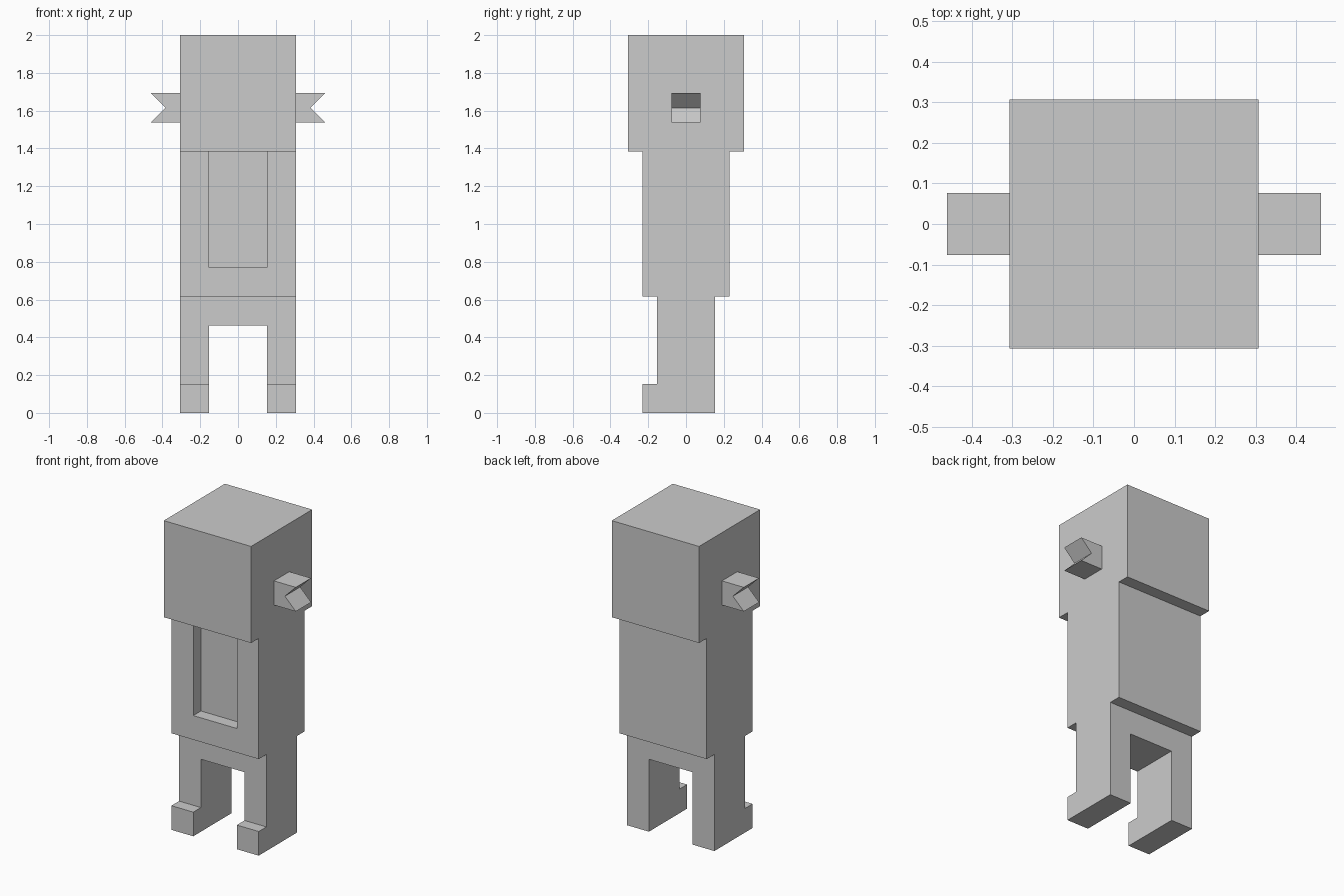
import bpy

if "Cube" in bpy.data.objects:
    bpy.data.objects.remove(bpy.data.objects["Cube"])

U = 1 / 13  # modelling unit: the figure is 26 units tall

grey = bpy.data.materials.new("light_grey")
grey.diffuse_color = (0.6, 0.6, 0.6, 1)
grey.use_nodes = True
grey.node_tree.nodes["Principled BSDF"].inputs["Base Color"].default_value = grey.diffuse_color


def extrude(name, profile, axis, lo, hi):
    """Prism from a closed 2D profile; axis 'y' takes (x, z), 'z' takes (x, y), 'x' takes (y, z)."""
    def place(a, b, t):
        p = {'x': (t, a, b), 'y': (a, t, b), 'z': (a, b, t)}[axis]
        return [c * U for c in p]
    n = len(profile)
    verts = [place(a, b, t) for t in (lo, hi) for a, b in profile]
    faces = [list(range(n)), list(range(n, 2 * n))]
    faces += [[i, (i + 1) % n, n + (i + 1) % n, n + i] for i in range(n)]
    mesh = bpy.data.meshes.new(name)
    mesh.from_pydata(verts, [], faces)
    mesh.materials.append(grey)
    obj = bpy.data.objects.new(name, mesh)
    bpy.context.collection.objects.link(obj)
    # consistent outward normals
    bpy.context.view_layer.objects.active = obj
    obj.select_set(True)
    bpy.ops.object.mode_set(mode='EDIT')
    bpy.ops.mesh.select_all(action='SELECT')
    bpy.ops.mesh.normals_make_consistent(inside=False)
    bpy.ops.object.mode_set(mode='OBJECT')
    obj.select_set(False)
    return obj


def rect(a0, a1, b0, b1):
    return [(a0, b0), (a1, b0), (a1, b1), (a0, b1)]


# Head
extrude("head", rect(-4, 4, -4, 4), 'z', 18, 26)

# Torso: back slab plus a U-shaped front frame around the recessed panel
extrude("torso", rect(-4, 4, 8, 18), 'y', -2, 3)
frame = [(-4, 8), (4, 8), (4, 18), (2, 18), (2, 10), (-2, 10), (-2, 18), (-4, 18)]
extrude("chest_frame", frame, 'y', -3, -2)

# Hips and legs as one arch
arch = [(-4, 0), (-2, 0), (-2, 6), (2, 6), (2, 0), (4, 0), (4, 8), (-4, 8)]
extrude("legs", arch, 'y', -2, 2)

for side, label in ((-1, "left"), (1, "right")):
    # Toes
    extrude(label + "_toe", rect(*sorted((2 * side, 4 * side)), 0, 2), 'y', -3, -2)
    # Notched ears
    ear = [(4, 20), (6, 20), (5, 21), (6, 22), (4, 22)]
    extrude(label + "_ear", [(x * side, z) for x, z in ear], 'y', -1, 1)
